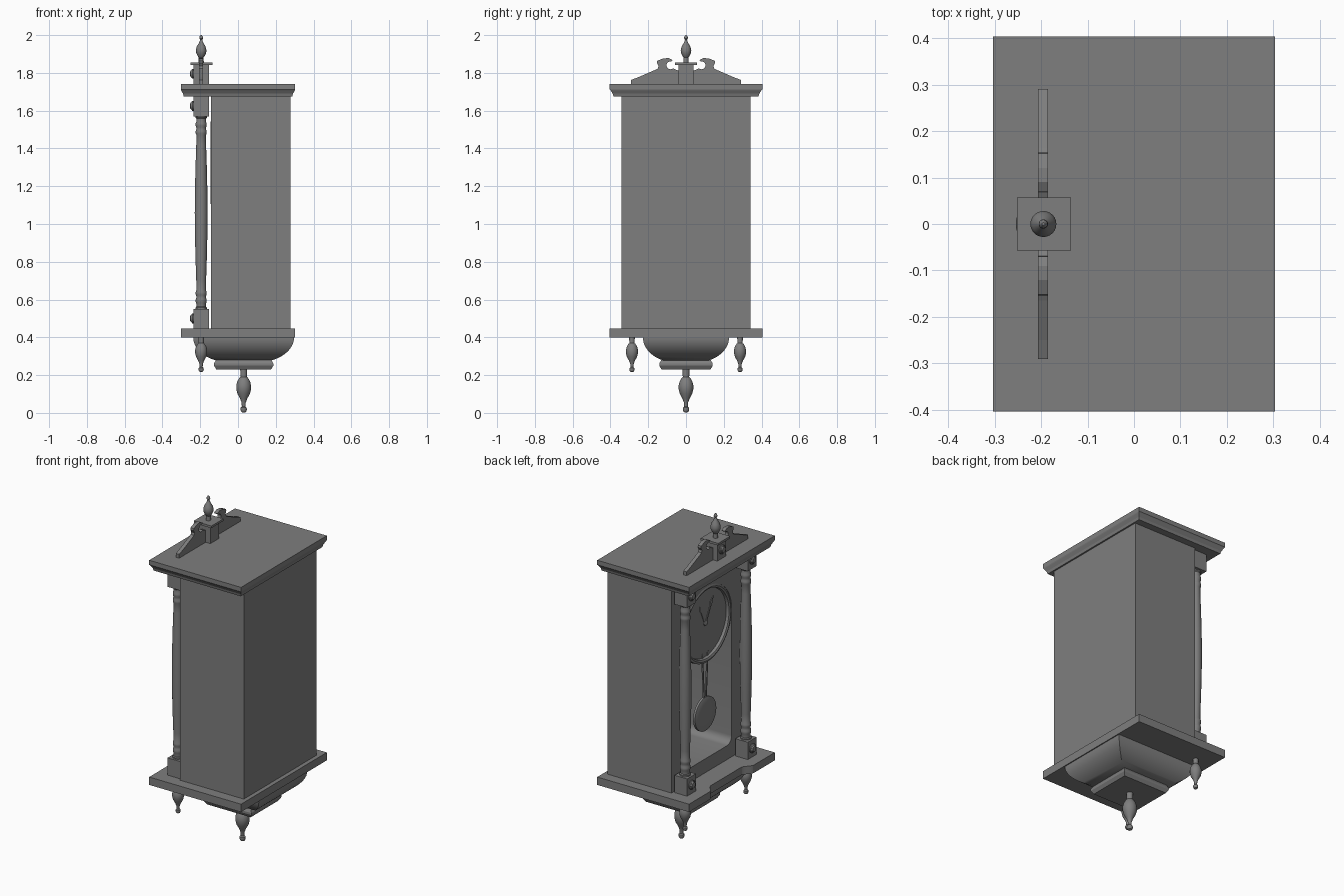
import bpy, bmesh, math
from math import pi, cos, sin
from mathutils import Matrix

if "Cube" in bpy.data.objects:
    bpy.data.objects.remove(bpy.data.objects["Cube"])

# Dark grey finish shared by all parts
DARK = bpy.data.materials.new("dark_grey")
DARK.diffuse_color = (0.21, 0.21, 0.21, 1)
DARK.use_nodes = True
DARK.node_tree.nodes["Principled BSDF"].inputs["Base Color"].default_value = DARK.diffuse_color


def finish(name, bm, smooth=False):
    bmesh.ops.recalc_face_normals(bm, faces=bm.faces)
    me = bpy.data.meshes.new(name)
    bm.to_mesh(me)
    bm.free()
    me.materials.append(DARK)
    ob = bpy.data.objects.new(name, me)
    bpy.context.collection.objects.link(ob)
    if smooth:
        select(ob)
        bpy.ops.object.shade_smooth_by_angle(angle=math.radians(35))
    return ob


def select(ob):
    bpy.ops.object.select_all(action='DESELECT')
    ob.select_set(True)
    bpy.context.view_layer.objects.active = ob


def loft(name, rings, smooth=False, matrix=None):
    bm = bmesh.new()
    loops = [[bm.verts.new(p) for p in r] for r in rings]
    n = len(loops[0])
    for a, b in zip(loops, loops[1:]):
        for i in range(n):
            j = (i + 1) % n
            bm.faces.new((a[i], a[j], b[j], b[i]))
    bm.faces.new(loops[0])
    bm.faces.new(loops[-1])
    if matrix:
        bm.transform(matrix)
    return finish(name, bm, smooth)


def tiers(name, cx, levels, smooth=False, cy=0):
    """Stacked rectangles: (half x, half y, z)."""
    return loft(name, [[(cx + sx * hx, cy + sy * hy, z) for sx, sy in
                        ((-1, -1), (1, -1), (1, 1), (-1, 1))] for hx, hy, z in levels], smooth)


def box(name, x0, x1, y0, y1, z0, z1):
    cx, cy, hx, hy = (x0 + x1) / 2, (y0 + y1) / 2, (x1 - x0) / 2, (y1 - y0) / 2
    return tiers(name, cx, [(hx, hy, z0), (hx, hy, z1)], cy=cy)


def lathe(name, profile, loc, front=False, n=24):
    """Turned part from (radius, height); front=True turns the axis to -x."""
    m = Matrix.Translation(loc)
    if front:
        m = m @ Matrix.Rotation(-pi / 2, 4, 'Y')
    return loft(name, [[(r * cos(2 * pi * i / n), r * sin(2 * pi * i / n), h)
                        for i in range(n)] for r, h in profile], True, m)


def slab_x(name, outline, x0, x1):
    """Outline in (y, z), thickness along x."""
    return loft(name, [[(x, y, z) for y, z in outline] for x in (x0, x1)])


def arc(cy, cz, r, a0, a1, n):
    return [(cy + r * cos(math.radians(a0 + (a1 - a0) * i / n)),
             cz + r * sin(math.radians(a0 + (a1 - a0) * i / n))) for i in range(n + 1)]


# Case with arched, hollow front
case = box("case", -0.144, 0.278, -0.342, 0.342, 0.44, 1.69)
opening = (arc(-0.18, 0.575, 0.045, 180, 270, 6) + arc(0.18, 0.575, 0.045, 270, 360, 6)
           + arc(0, 1.325, 0.225, 0, 180, 32))
cutter = slab_x("opening_cutter", opening, -0.3, 0.23)
cutter.hide_render = True
mod = case.modifiers.new("opening", 'BOOLEAN')
mod.operation = 'DIFFERENCE'
mod.solver = 'EXACT'
mod.object = cutter
select(case)
bpy.ops.object.modifier_apply(modifier=mod.name)
bpy.data.objects.remove(cutter)
bpy.ops.object.shade_smooth_by_angle(angle=math.radians(35))

# Cornice
tiers("cornice", 0, [(0.287, 0.384, 1.675), (0.291, 0.388, 1.69), (0.301, 0.4, 1.708),
                     (0.303, 0.404, 1.713), (0.303, 0.404, 1.74)])

# Base board with scalloped front edge
half = [(-0.303 + 0.02 * (1 - cos(pi * i / 8)), 0.21 - 0.07 * i / 8) for i in range(9)]
edge = half + [(x, -y) for x, y in reversed(half)]
plan = [(0.303, -0.404), (0.303, 0.404), (-0.303, 0.404)] + edge + [(-0.303, -0.404)]
loft("base_board", [[(x, y, z) for x, y in plan] for z in (0.40, 0.447)])

# Bowl and block under the base
bowl = []
for i in range(13):
    a = math.radians(68) * i / 12
    k, d = (1 - cos(a)) / (1 - cos(math.radians(68))), sin(a) / sin(math.radians(68))
    bowl.append((0.267 - 0.12 * k, 0.228 - 0.108 * k, 0.40 - 0.122 * d))
tiers("under_bowl", 0.03, bowl, True)
tiers("under_block", 0.03, [(0.145, 0.13, 0.23), (0.157, 0.141, 0.25),
                            (0.157, 0.141, 0.262), (0.146, 0.131, 0.28)])

# Hanging finials
drop = [(0.015, 0), (0.014, -0.033), (0.019, -0.037), (0.028, -0.053), (0.032, -0.07),
        (0.032, -0.085), (0.027, -0.105), (0.016, -0.125), (0.009, -0.143), (0.008, -0.16),
        (0.013, -0.165), (0.014, -0.174), (0.01, -0.183), (0.003, -0.186)]
CX, CY = -0.195, 0.286
lathe("centre_finial", [(r * 1.22, h * 1.235) for r, h in drop], (0.03, 0, 0.231))

# Columns with blocks, rosettes and drop finials
rosette = [(0.026, 0), (0.026, 0.008), (0.021, 0.012), (0.019, 0.012), (0.016, 0.018), (0.007, 0.02)]
lower = [(0.03, 0.545), (0.03, 0.557), (0.026, 0.562), (0.026, 0.58), (0.029, 0.587),
         (0.029, 0.6), (0.026, 0.608), (0.026, 0.62), (0.029, 0.628), (0.029, 0.64),
         (0.025, 0.65), (0.026, 0.7), (0.03, 0.82), (0.033, 0.95)]
shaft = lower + [(0.034, 1.06)] + [(r, 2.12 - z) for r, z in reversed(lower)]
for side, s in (("left", 1), ("right", -1)):
    y = s * CY
    lathe(side + "_column", shaft, (CX, y, 0))
    for part, z0, z1, zr in (("lower", 0.447, 0.55, 0.5), ("upper", 1.57, 1.68, 1.625)):
        box(f"{side}_{part}_block", CX - 0.041, CX + 0.041, y - 0.041, y + 0.041, z0, z1)
        lathe(f"{side}_{part}_rosette", rosette, (CX - 0.039, y, zr), True)
    lathe(side + "_drop_finial", drop, (CX, y, 0.402))

# Scrolled pediment
wing = ([(0.03, 1.74), (0.29, 1.74), (0.29, 1.763), (0.25, 1.778), (0.2, 1.8), (0.165, 1.815),
         (0.15, 1.823), (0.145, 1.836), (0.154, 1.852), (0.152, 1.864), (0.12, 1.877),
         (0.09, 1.878), (0.07, 1.868)]
        + arc(0.08, 1.84, 0.022, 80, -130 + 0, 10)
        + [(0.05, 1.815), (0.03, 1.81)])
# the scroll eye opens towards the centre block, so sweep its outer side
eye = arc(0.08, 1.84, 0.022, 80, -130, 10)
wing = [p for p in wing if p not in eye][:13] + arc(0.08, 1.84, 0.022, 100, -100, 1)[:1] \
    + [(0.082 + 0.021 * cos(math.radians(t)), 1.84 + 0.021 * sin(math.radians(t)))
       for t in range(80, -131, -21)] + [(0.05, 1.815), (0.03, 1.81)]
for side, s in (("left", 1), ("right", -1)):
    slab_x(side + "_scroll", [(s * y, z) for y, z in wing], -0.207, -0.185)
box("pediment_block", CX - 0.041, CX + 0.041, -0.041, 0.041, 1.74, 1.845)
box("pediment_cap", -0.252, -0.136, -0.057, 0.057, 1.843, 1.856)
lathe("pediment_rosette", rosette, (CX - 0.039, 0, 1.795), True)
lathe("top_finial", [(0.014, 1.855), (0.013, 1.882), (0.018, 1.888), (0.026, 1.905),
                     (0.028, 1.92), (0.023, 1.94), (0.012, 1.958), (0.007, 1.97), (0.006, 1.977),
                     (0.01, 1.982), (0.009, 1.992), (0.003, 2.0)], (CX, 0, 0))

# Dial, bezel and hands
DZ = 1.325
lathe("dial", [(0.215, 0), (0.215, 0.03)], (-0.095, 0, DZ), True, 48)
bezel = bmesh.new()
sect = [(0.2, 0), (0.204, 0.019), (0.214, 0.024), (0.226, 0.019), (0.228, 0)]
N = 48
rings = [[bezel.verts.new((-0.122 - h, r * cos(2 * pi * i / N), DZ + r * sin(2 * pi * i / N)))
          for i in range(N)] for r, h in sect]
for a, b in zip(rings, rings[1:] + rings[:1]):
    for i in range(N):
        j = (i + 1) % N
        bezel.faces.new((a[i], a[j], b[j], b[i]))
finish("bezel", bezel, True)
for name, ty, tz, x in (("hour_hand", 0.05, 0.115, -0.128), ("minute_hand", -0.07, 0.14, -0.132)):
    d = math.hypot(ty, tz)
    ny, nz = -tz / d, ty / d
    shape = [(0, -0.006), (0.7, -0.006), (0.78, -0.012), (1, 0), (0.78, 0.012), (0.7, 0.006), (0, 0.006)]
    slab_x(name, [(ty * t + ny * w, DZ + tz * t + nz * w) for t, w in shape], x, x + 0.003)
lathe("hand_pivot", [(0.014, 0), (0.014, 0.01), (0.008, 0.014)], (-0.123, 0, DZ), True)

# Pendulum
for side, s in (("left", 1), ("right", -1)):
    slab_x(side + "_pendulum_rod", [(s * 0.022, 1.15), (s * 0.03, 1.15),
                                    (s * 0.012, 0.86), (s * 0.004, 0.86)], -0.128, -0.12)
lathe("pendulum_bob", [(0.06, -0.012), (0.1, -0.005), (0.1, 0.008), (0.094, 0.011),
                       (0.05, 0.014)], (-0.122, 0, 0.785), True, 40)
